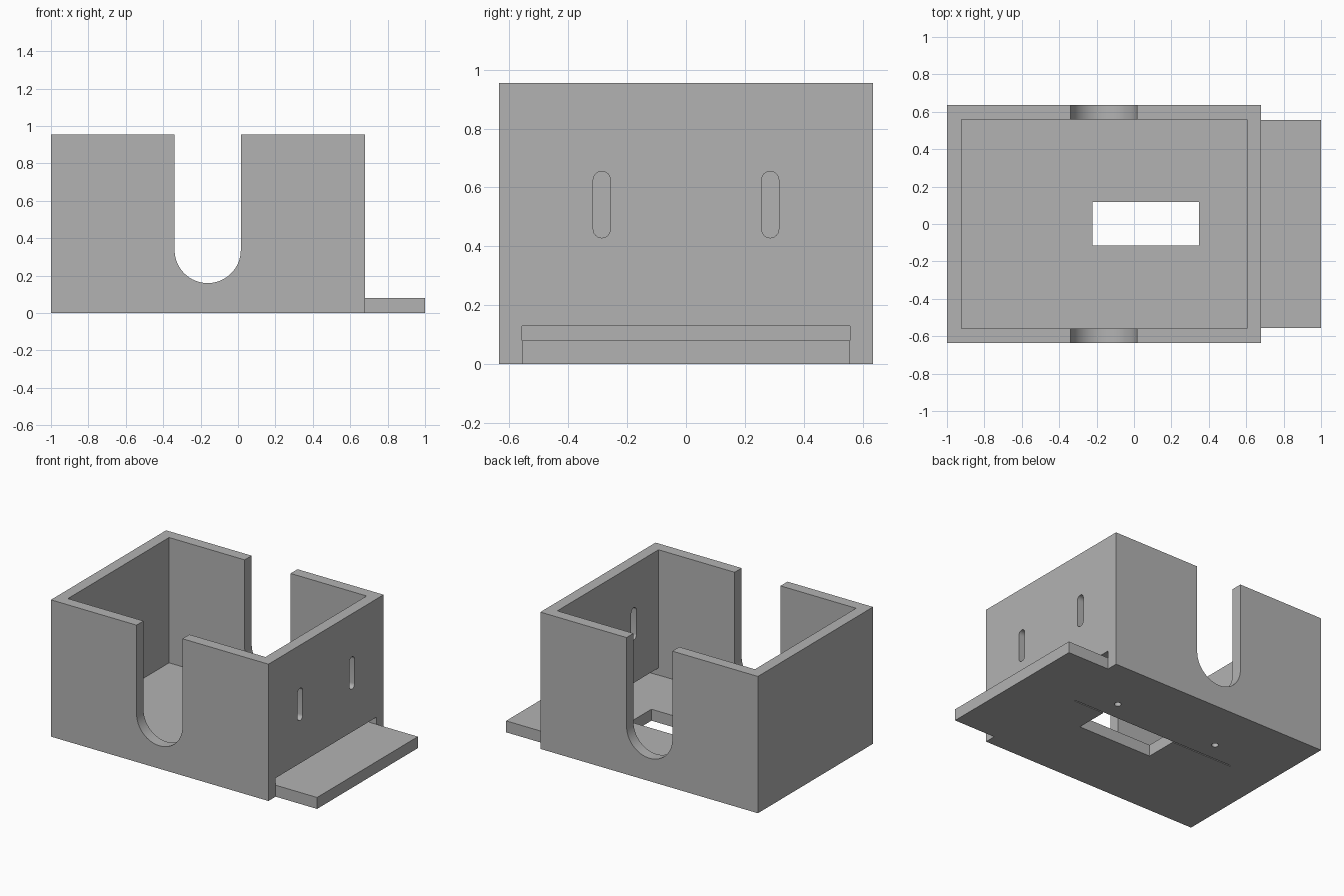
import bpy
import bmesh
from math import pi, cos, sin

old = bpy.data.objects.get("Cube")
if old:
    bpy.data.objects.remove(old, do_unlink=True)

grey = bpy.data.materials.new("plain grey")
grey.use_nodes = True
grey.diffuse_color = (0.45, 0.45, 0.45, 1)
grey.node_tree.nodes["Principled BSDF"].inputs["Base Color"].default_value = (0.45, 0.45, 0.45, 1)


def prism(name, outline, axis, lo, hi):
    """Extrude a 2D outline along an axis; the outline uses the other two axes in order."""
    def place(p, d):
        c = list(p)
        c.insert("xyz".index(axis), d)
        return c
    bm = bmesh.new()
    ends = [[bm.verts.new(place(p, d)) for p in outline] for d in (lo, hi)]
    for ring in ends:
        bm.faces.new(ring)
    n = len(outline)
    for i in range(n):
        j = (i + 1) % n
        bm.faces.new((ends[0][i], ends[0][j], ends[1][j], ends[1][i]))
    bmesh.ops.recalc_face_normals(bm, faces=bm.faces)
    mesh = bpy.data.meshes.new(name)
    bm.to_mesh(mesh)
    bm.free()
    mesh.materials.append(grey)
    ob = bpy.data.objects.new(name, mesh)
    bpy.context.collection.objects.link(ob)
    return ob


def box(name, x, y, z):
    return prism(name, [(x[0], y[0]), (x[1], y[0]), (x[1], y[1]), (x[0], y[1])], "z", *z)


def capsule(cx, low, high, r, steps=32):
    """Upright round-ended outline; low and high are the arc centres."""
    lower = [(cx + r * cos(pi + pi * i / steps), low + r * sin(pi + pi * i / steps))
             for i in range(steps + 1)]
    upper = [(cx + r * cos(pi * i / steps), high + r * sin(pi * i / steps))
             for i in range(steps + 1)]
    return lower + upper


def combine(target, other, operation):
    mod = target.modifiers.new(operation, "BOOLEAN")
    mod.operation = operation
    mod.solver = "EXACT"
    mod.object = other
    bpy.context.view_layer.objects.active = target
    bpy.ops.object.modifier_apply(modifier=mod.name)
    bpy.data.objects.remove(other, do_unlink=True)


X0, X1, Y, TOP = -1.0, 0.68, 0.635, 0.955
WALL, FLOOR, TAB_Y = 0.077, 0.08, 0.556

# Open box with a tab continuing the floor through the right wall
housing = box("housing", (X0, X1), (-Y, Y), (0, TOP))
combine(housing, box("cavity", (X0 + WALL, X1 - WALL), (-Y + WALL, Y - WALL), (FLOOR, 1.2)), "DIFFERENCE")
combine(housing, box("floor_gap", (0.5, 0.8), (-TAB_Y, TAB_Y), (FLOOR, 0.13)), "DIFFERENCE")
combine(housing, box("floor_tab", (0.64, 1.0), (-TAB_Y, TAB_Y), (0, FLOOR)), "UNION")

# Deep round-bottomed cutout through front and back walls
combine(housing, prism("wall_cutout", capsule(-0.162, 0.337, 1.2, 0.177), "y", -1, 1), "DIFFERENCE")

# Two upright slots in the right wall
for side in (-1, 1):
    slot = prism("wall_slot", capsule(side * 0.286, 0.458, 0.626, 0.029, 12), "x", 0.5, 0.8)
    combine(housing, slot, "DIFFERENCE")

# Window in the floor
combine(housing, box("floor_window", (-0.223, 0.347), (-0.114, 0.118), (-0.1, 0.2)), "DIFFERENCE")

# Thin groove and two blind holes in the underside
combine(housing, box("groove", (-0.69, 0.585), (0.113, 0.121), (-0.1, 0.02)), "DIFFERENCE")
for x in (-0.45, 0.347):
    ring = [(x + 0.022 * cos(2 * pi * i / 24), 0.255 + 0.022 * sin(2 * pi * i / 24)) for i in range(24)]
    combine(housing, prism("pin_hole", ring, "z", -0.1, 0.06), "DIFFERENCE")

# Smooth the rounded cuts, keep the edges sharp
bpy.ops.object.select_all(action="DESELECT")
housing.select_set(True)
bpy.context.view_layer.objects.active = housing
bpy.ops.object.shade_smooth_by_angle(angle=pi / 6)
